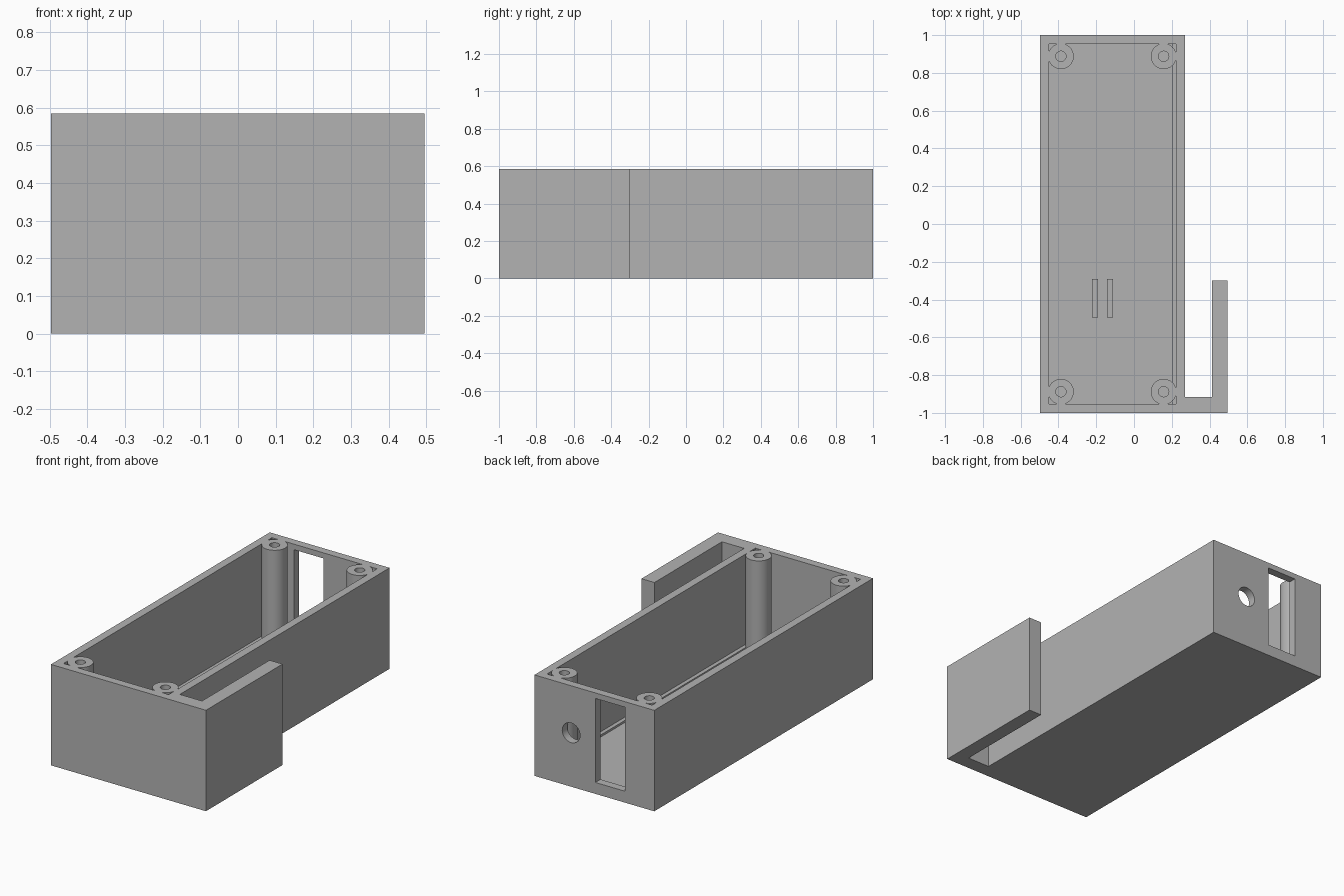
import bpy
import bmesh
from mathutils import Matrix

old = bpy.data.objects.get("Cube")
if old:
    bpy.data.objects.remove(old, do_unlink=True)

HEIGHT = 0.584
FLOOR = 0.05
LEFT, RIGHT = 0.27, -0.497      # outer box sides
WALL = 0.047

grey = bpy.data.materials.new("grey plastic")
grey.use_nodes = True
colour = (0.45, 0.45, 0.45, 1)
grey.diffuse_color = colour
grey.node_tree.nodes["Principled BSDF"].inputs["Base Color"].default_value = colour


def add_object(name, bm):
    bmesh.ops.recalc_face_normals(bm, faces=bm.faces)
    mesh = bpy.data.meshes.new(name)
    bm.to_mesh(mesh)
    bm.free()
    mesh.materials.append(grey)
    obj = bpy.data.objects.new(name, mesh)
    bpy.context.collection.objects.link(obj)
    return obj


def prism(name, outline, z0, z1):
    bm = bmesh.new()
    face = bm.faces.new([bm.verts.new((x, y, z0)) for x, y in outline])
    top = bmesh.ops.extrude_face_region(bm, geom=[face])["geom"]
    verts = [v for v in top if isinstance(v, bmesh.types.BMVert)]
    bmesh.ops.translate(bm, verts=verts, vec=(0, 0, z1 - z0))
    return add_object(name, bm)


def box(name, x0, x1, y0, y1, z0, z1):
    return prism(name, [(x0, y0), (x1, y0), (x1, y1), (x0, y1)], z0, z1)


def cylinder(name, centre, radius, depth, axis="Z"):
    bm = bmesh.new()
    turn = Matrix.Rotation(1.5707963, 4, "X") if axis == "Y" else Matrix()
    bmesh.ops.create_cone(bm, cap_ends=True, segments=48, radius1=radius, radius2=radius,
                          depth=depth, matrix=Matrix.Translation(centre) @ turn)
    return add_object(name, bm)


def cut(target, cutter):
    cutter.hide_render = True
    mod = target.modifiers.new("cut", "BOOLEAN")
    mod.operation = "DIFFERENCE"
    mod.solver = "EXACT"
    mod.object = cutter
    bpy.ops.object.select_all(action="DESELECT")
    bpy.context.view_layer.objects.active = target
    target.select_set(True)
    bpy.ops.object.modifier_apply(modifier=mod.name)
    bpy.data.objects.remove(cutter, do_unlink=True)


# Solid box with the hooked belt clip along its left side
case = prism("case_with_clip", [
    (RIGHT, -1), (0.495, -1), (0.495, -0.3), (0.412, -0.3),
    (0.412, -0.917), (LEFT, -0.917), (LEFT, 1), (RIGHT, 1)], 0, HEIGHT)

# Cavity, leaving material for the posts, side ledge and floor ribs
inner_left, inner_right = LEFT - WALL, RIGHT + WALL
cavity = box("cavity", inner_right, inner_left, -1 + WALL, 1 - WALL, FLOOR, HEIGHT + 0.1)
posts = [(x, y) for x in (-0.387, 0.157) for y in (-0.888, 0.888)]
for x, y in posts:
    cut(cavity, cylinder("post", (x, y, HEIGHT / 2), 0.068, 2))
cut(cavity, box("ledge", 0.2, LEFT, -1.1, 1.1, 0, 0.062))
for x in (-0.206, -0.127):
    cut(cavity, box("rib", x - 0.016, x + 0.016, -0.495, -0.29, 0, 0.15))
cut(case, cavity)

# Screw holes in the posts
for x, y in posts:
    cut(case, cylinder("screw_hole", (x, y, HEIGHT), 0.027, 0.6))

# Openings in the back wall
cut(case, box("window", -0.31, -0.12, 0.92, 1.1, 0.066, 0.552))
cut(case, cylinder("cable_hole", (0.035, 1, 0.312), 0.057, 0.16, "Y"))

bpy.context.view_layer.objects.active = case
case.select_set(True)
bpy.ops.object.shade_smooth_by_angle(angle=0.5)
